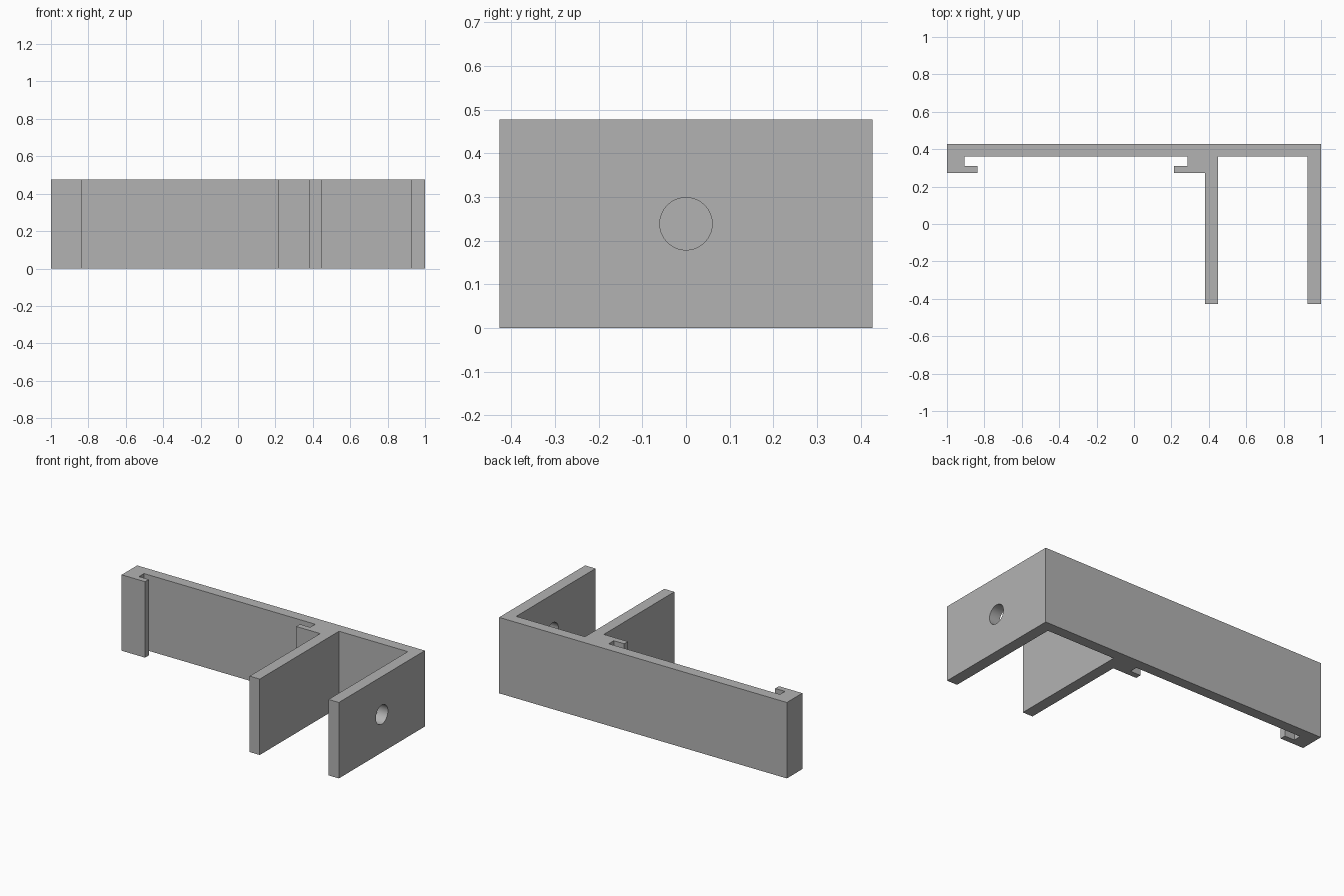
import bpy
import bmesh
from math import pi

default_cube = bpy.data.objects.get("Cube")
if default_cube:
    bpy.data.objects.remove(default_cube, do_unlink=True)

HEIGHT = 0.477
BACK, INNER, FRONT = 0.427, 0.36, -0.427   # back wall faces and arm tips
SLOT, LIP = 0.31, 0.273                    # hook slot and lip faces

grey = bpy.data.materials.new("plain grey")
grey.use_nodes = True
colour = (0.45, 0.45, 0.45, 1)
grey.diffuse_color = colour
grey.node_tree.nodes["Principled BSDF"].inputs["Base Color"].default_value = colour

# Outline of the bracket seen from above
outline = [
    (-1, BACK), (-1, LIP), (-0.837, LIP), (-0.837, SLOT),      # end hook
    (-0.905, SLOT), (-0.905, INNER),
    (0.285, INNER), (0.285, SLOT), (0.213, SLOT), (0.213, LIP),  # middle hook
    (0.38, LIP), (0.38, FRONT), (0.45, FRONT), (0.45, INNER),  # inner arm
    (0.928, INNER), (0.928, FRONT), (1, FRONT), (1, BACK),     # outer arm
]

# Extrude the outline upward into the bracket
bm = bmesh.new()
base = bm.faces.new([bm.verts.new((x, y, 0)) for x, y in outline])
extruded = bmesh.ops.extrude_face_region(bm, geom=[base])
top = [v for v in extruded["geom"] if isinstance(v, bmesh.types.BMVert)]
bmesh.ops.translate(bm, verts=top, vec=(0, 0, HEIGHT))
bmesh.ops.recalc_face_normals(bm, faces=bm.faces)
mesh = bpy.data.meshes.new("bracket")
bm.to_mesh(mesh)
bm.free()
bracket = bpy.data.objects.new("bracket", mesh)
bpy.context.collection.objects.link(bracket)
mesh.materials.append(grey)

# Round screw hole through the outer arm only
bpy.ops.mesh.primitive_cylinder_add(vertices=64, radius=0.06, depth=0.2,
                                    location=(0.96, 0, HEIGHT / 2),
                                    rotation=(0, pi / 2, 0))
cutter = bpy.context.object
cutter.name = "screw_hole_cutter"
cutter.data.materials.append(grey)
hole = bracket.modifiers.new("screw hole", "BOOLEAN")
hole.operation = "DIFFERENCE"
hole.solver = "EXACT"
hole.object = cutter

# Apply the cut, then smooth only the hole wall
bpy.ops.object.select_all(action="DESELECT")
bracket.select_set(True)
bpy.context.view_layer.objects.active = bracket
bpy.ops.object.modifier_apply(modifier=hole.name)
bpy.data.objects.remove(cutter, do_unlink=True)
bpy.ops.object.shade_smooth_by_angle(angle=pi / 6)
